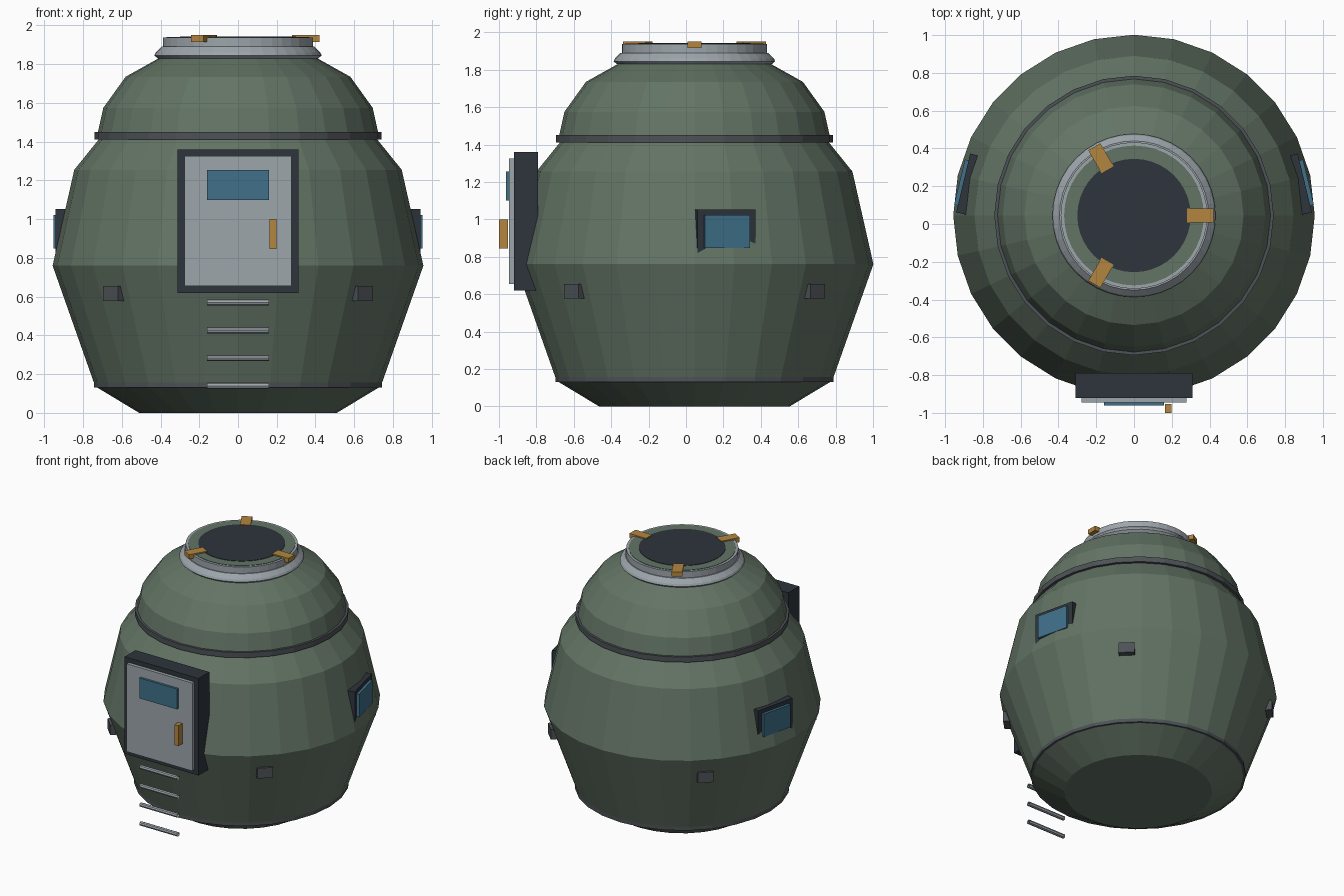
import bpy, bmesh
from math import sin, cos, pi, radians
from mathutils import Matrix, Vector

cube = bpy.data.objects.get("Cube")
if cube:
    bpy.data.objects.remove(cube)

CY = 0.045   # hull axis offset in y
SIDES = 28


def material(name, rgb):
    m = bpy.data.materials.new(name)
    m.use_nodes = True
    m.diffuse_color = (*rgb, 1)
    m.node_tree.nodes["Principled BSDF"].inputs["Base Color"].default_value = (*rgb, 1)
    return m


GREEN = material("hull_green", (0.125, 0.175, 0.13))
DARK = material("dark_slate", (0.027, 0.035, 0.045))
GREY = material("trim_grey", (0.075, 0.085, 0.095))
LIGHT = material("light_metal", (0.34, 0.38, 0.41))
GLASS = material("blue_glass", (0.05, 0.16, 0.25))
AMBER = material("amber", (0.45, 0.24, 0.05))


def finish(bm, name, mat):
    bmesh.ops.recalc_face_normals(bm, faces=bm.faces)
    me = bpy.data.meshes.new(name)
    bm.to_mesh(me)
    bm.free()
    me.materials.append(mat)
    ob = bpy.data.objects.new(name, me)
    bpy.context.collection.objects.link(ob)
    return ob


def lathe(name, profile, mat, sides=SIDES, caps=True):
    """Revolve (radius, z) points around the hull axis."""
    bm = bmesh.new()
    rings = [[bm.verts.new((r * cos(2 * pi * i / sides), CY + r * sin(2 * pi * i / sides), z))
              for i in range(sides)] for r, z in profile]
    for a, b in zip(rings, rings[1:]):
        for i in range(sides):
            j = (i + 1) % sides
            bm.faces.new((a[i], a[j], b[j], b[i]))
    if caps:
        bm.faces.new(rings[0])
        bm.faces.new(rings[-1])
    return finish(bm, name, mat)


def box(name, lo, hi, mat, angle=0, origin=(0, 0, 0)):
    """Box between two corners, turned by angle about z, then moved to origin."""
    lo, hi = Vector(lo), Vector(hi)
    bm = bmesh.new()
    bmesh.ops.create_cube(bm, size=1)
    bm.transform(Matrix.Translation(origin) @ Matrix.Rotation(angle, 4, 'Z')
                 @ Matrix.Translation((lo + hi) / 2) @ Matrix.Diagonal((*(hi - lo), 1)))
    return finish(bm, name, mat)


# Hull and its trim bands
lathe("hull", [(0.51, 0), (0.737, 0.137), (0.957, 0.76), (0.845, 1.255), (0.72, 1.41),
               (0.725, 1.44), (0.695, 1.575), (0.58, 1.735), (0.41, 1.83)], GREEN)
lathe("lower_band", [(0.715, 0.13), (0.744, 0.13), (0.744, 0.165), (0.715, 0.165)], GREY, caps=False)
lathe("upper_band", [(0.70, 1.41), (0.74, 1.41), (0.74, 1.45), (0.70, 1.45)], GREY, caps=False)

# Top hatch: collar, green rim and dark lid
lathe("hatch_collar", [(0.38, 1.83), (0.415, 1.83), (0.432, 1.845), (0.425, 1.86), (0.395, 1.89),
                       (0.388, 1.89), (0.388, 1.938), (0.36, 1.938)], LIGHT, 40)
lathe("hatch_rim", [(0.37, 1.92), (0.37, 1.941)], GREEN, 40)
lathe("hatch_lid", [(0.30, 1.93), (0.30, 1.944)], DARK, 40)
for k in range(3):
    box("hatch_clamp", (0.28, -0.037, 1.915), (0.42, 0.037, 1.95), AMBER,
        radians(120 * k), (0, CY, 0))

# Front door
box("door_frame", (-0.311, -0.92, 0.62), (0.311, -0.79, 1.36), DARK)
box("door_panel", (-0.277, -0.945, 0.655), (0.277, -0.90, 1.325), LIGHT)
box("door_window", (-0.159, -0.962, 1.10), (0.159, -0.94, 1.255), GLASS)
box("door_handle", (0.163, -1.0, 0.845), (0.198, -0.953, 1.0), AMBER)

# Ladder rungs: open tubes under the door
for k in range(4):
    bm = bmesh.new()
    bmesh.ops.create_cone(bm, cap_ends=False, segments=8, radius1=0.016, radius2=0.016, depth=0.318)
    bm.transform(Matrix.Translation((0, -0.945, 0.14 + 0.1435 * k)) @ Matrix.Rotation(pi / 2, 4, 'Y'))
    finish(bm, "ladder_rung", LIGHT)

# Side windows, one on each side
for side, angle in (("left", radians(13.5)), ("right", radians(180 - 13.5))):
    box(side + "_window_frame", (0.875, -0.16, 0.82), (0.93, 0.16, 1.052), DARK, angle)
    box(side + "_window_pane", (0.90, -0.123, 0.848), (0.95, 0.123, 1.022), GLASS, angle)

# Four small blocks around the lower hull
for k in range(4):
    box("hull_block", (0.86, -0.055, 0.577), (0.932, 0.055, 0.655), GREY,
        radians(45 + 90 * k), (0, CY, 0))
